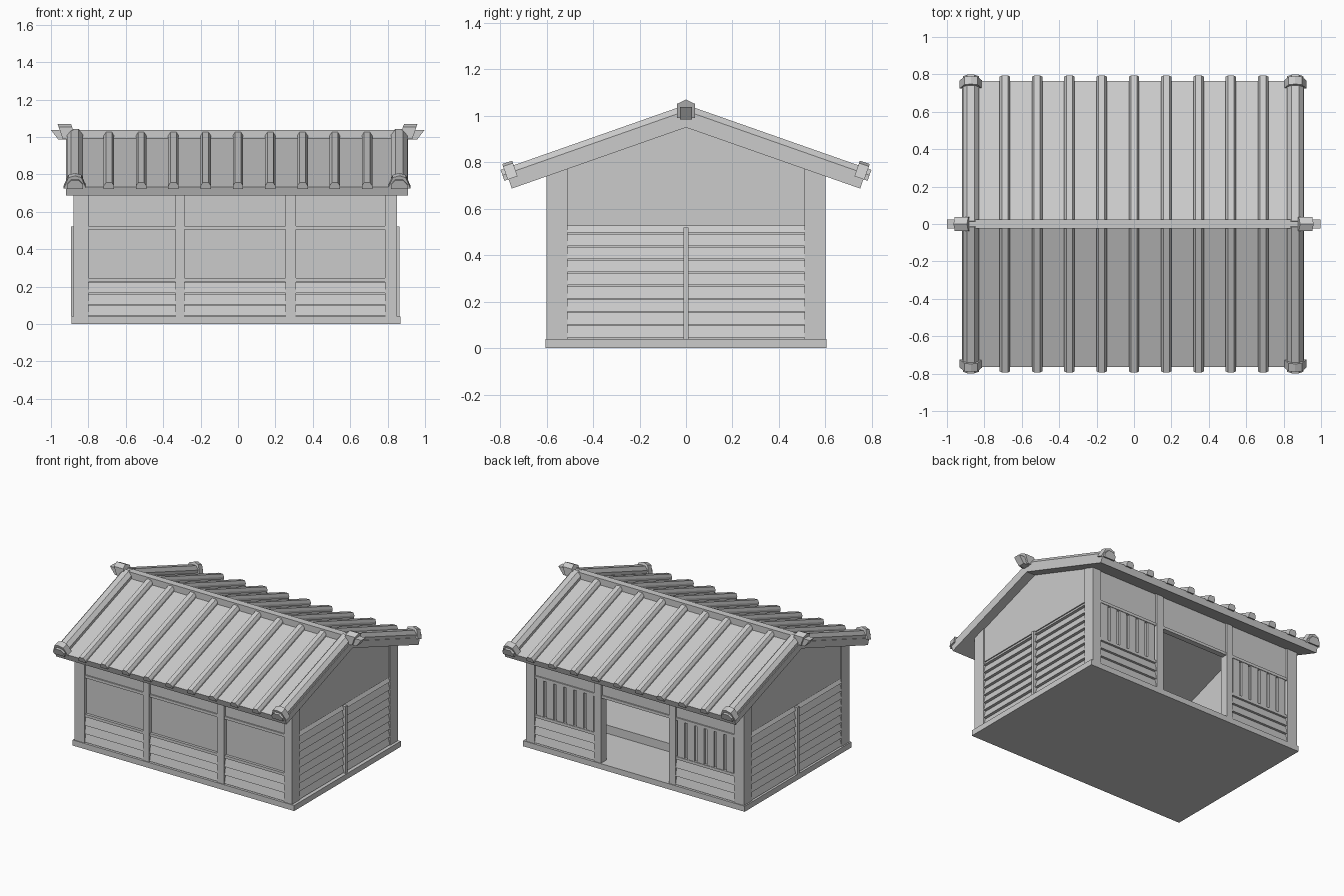
import bpy
import bmesh
import math
from mathutils import Vector

cube = bpy.data.objects.get("Cube")
if cube:
    bpy.data.objects.remove(cube, do_unlink=True)

grey = bpy.data.materials.new("plain_grey")
grey.use_nodes = True
grey.diffuse_color = (0.6, 0.6, 0.6, 1)
grey.node_tree.nodes["Principled BSDF"].inputs["Base Color"].default_value = (0.6, 0.6, 0.6, 1)

PITCH = math.atan(0.351)
RIDGE = 1.0                      # height of the roof surface at the ridge
LEFT, RIGHT = -0.88, 0.85        # outer wall planes
DEEP = 0.6


def along_x(u, v, t): return Vector((t, u, v))
def along_y(u, v, t): return Vector((u, t, v))


def on_roof(side):
    """Map (x, height above the roof, distance down the slope) to space."""
    def place(x, h, s):
        y = s * math.cos(PITCH) + h * math.sin(PITCH)
        z = RIDGE - s * math.sin(PITCH) + h * math.cos(PITCH)
        return Vector((x, side * y, z))
    return place


def prism(points, start, end, place):
    return [[place(u, v, t) for u, v in points] for t in (start, end)]


def box(x0, x1, y0, y1, z0, z1):
    return prism([(x0, z0), (x1, z0), (x1, z1), (x0, z1)], y0, y1, along_y)


def make(name, solids):
    """Build one object out of several prisms."""
    bm = bmesh.new()
    for rings in solids:
        a, b = [[bm.verts.new(p) for p in ring] for ring in rings]
        bm.faces.new(a)
        bm.faces.new(b[::-1])
        for i in range(len(a)):
            j = (i + 1) % len(a)
            bm.faces.new((a[i], b[i], b[j], a[j]))
    bmesh.ops.recalc_face_normals(bm, faces=bm.faces)
    mesh = bpy.data.meshes.new(name)
    bm.to_mesh(mesh)
    bm.free()
    mesh.materials.append(grey)
    obj = bpy.data.objects.new(name, mesh)
    bpy.context.collection.objects.link(obj)
    return obj


def wall_top(y):
    return 0.96 - 0.351 * abs(y)


# Base and raised inner floor
make("base", [box(-0.89, 0.87, -0.605, 0.605, 0, 0.04)])
make("inner_floor", [box(-0.84, 0.81, -0.56, 0.2, 0.04, 0.1),
                     box(-0.84, -0.4, 0.2, 0.56, 0.04, 0.1)])

# Corner posts with tops sloped to the roof
corners = []
for side in (-1, 1):
    outline = [(side * y, z) for y, z in
               ((0.51, 0.04), (DEEP, 0.04), (DEEP, wall_top(DEEP)), (0.51, wall_top(0.51)))]
    corners.append(prism(outline, LEFT, -0.80, along_x))
    corners.append(prism(outline, 0.785, RIGHT, along_x))
make("corner_posts", corners)

# Front and back walls: three bays between posts
bays = [(-0.80, -0.335), (-0.285, 0.255), (0.31, 0.785)]
for side, label in ((-1, "front"), (1, "back")):
    def slab(x0, x1, depth, z0, z1, thick=0.03):
        ys = sorted((side * (DEEP - depth), side * (DEEP - depth - thick)))
        return box(x0, x1, *ys, z0, z1)

    make(label + "_posts", [slab(x0, x1, 0, 0.04, 0.75, 0.06)
                            for x0, x1 in ((-0.335, -0.285), (0.255, 0.31))])
    panels, rails, boards, bars = [], [], [], []
    for i, (x0, x1) in enumerate(bays):
        doorway = side == 1 and i == 1
        panels.append(slab(x0, x1, 0.015, 0.525, 0.75))
        rails.append(slab(x0, x1, 0.006, 0.505, 0.525, 0.04))
        if doorway:
            continue
        panels.append(slab(x0, x1, 0.025, 0.04, 0.51, 0.02))
        rails.append(slab(x0, x1, 0.006, 0.225, 0.245))
        for k in range(3):
            z = 0.045 + 0.06 * k
            lap = [(side * (DEEP - 0.03), z), (side * (DEEP - 0.004), z),
                   (side * (DEEP - 0.016), z + 0.056), (side * (DEEP - 0.03), z + 0.056)]
            boards.append(prism(lap, x0, x1, along_x))
        if side == 1:
            for k in range(6):
                x = x0 + (x1 - x0) * (k + 0.5) / 6
                bars.append(slab(x - 0.028, x + 0.028, 0.01, 0.245, 0.505))
    make(label + "_panels", panels)
    make(label + "_rails", rails)
    make(label + "_boards", boards)
    if bars:
        make("back_window_bars", bars)

# Gable walls with lapped boards and a slim middle post
for out, face, label in ((-1, LEFT, "right"), (1, RIGHT, "left")):
    def inset(d): return face - out * d

    low = [(-0.52, 0.04), (0.52, 0.04), (0.52, 0.53), (-0.52, 0.53)]
    top = [(-0.52, 0.525), (0.52, 0.525), (0.52, wall_top(0.52)),
           (0, wall_top(0)), (-0.52, wall_top(0.52))]
    make(label + "_gable_wall", [prism(low, inset(0.025), inset(0.045), along_x),
                                 prism(top, inset(0.008), inset(0.045), along_x)])
    boards = []
    for k in range(9):
        z = 0.045 + 0.0565 * k
        h = min(z + 0.052, 0.525)
        lap = [(inset(0.03), z), (inset(0.0), z), (inset(0.016), h), (inset(0.03), h)]
        boards.append(prism(lap, -0.51, 0.51, along_y))
    make(label + "_gable_boards", boards)
    xs = sorted((inset(0.03), inset(-0.013)))
    make(label + "_gable_post", [box(*xs, -0.011, 0.011, 0.04, 0.52)])

# Roof slopes as one folded slab with square-cut eaves
upper = [on_roof(1)(0, 0, 0.811), on_roof(1)(0, -0.047, 0.811)]
(ye, ze), (yb, zb) = [(p.y, p.z) for p in upper]
fold = [(0, RIDGE), (ye, ze), (yb, zb), (0, 0.95), (-yb, zb), (-ye, ze)]
make("roof", [prism(fold, -0.92, 0.91, along_x)])


def rib_outline(x, base, crown, height):
    return [(x - base, -0.005), (x + base, -0.005), (x + base, height * 0.45),
            (x + crown, height), (x - crown, height), (x - base, height * 0.45)]


# Roof ribs, heavier verge ribs and their end caps
ribs, verges, caps = [], [], []
for side in (-1, 1):
    place = on_roof(side)
    for k in range(9):
        ribs.append(prism(rib_outline(-0.69 + 0.1725 * k, 0.028, 0.016, 0.032), 0, 0.83, place))
    for x in (-0.872, 0.862):
        verges.append(prism(rib_outline(x, 0.043, 0.02, 0.045), 0, 0.83, place))
        cap = [(x - 0.06, -0.005), (x + 0.06, -0.005), (x + 0.035, 0.055),
               (x, 0.066), (x - 0.035, 0.055)]
        caps.append(prism(cap, 0.77, 0.815, place))
make("roof_ribs", ribs)
make("verge_ribs", verges)
make("verge_caps", caps)

# Ridge beam with raked ends, and the finials that sit over it
beam = [(-1, 1.037), (0.997, 1.037), (0.957, 0.985), (-0.96, 0.985)]
make("ridge_beam", [prism(beam, -0.025, 0.025, along_y)])
finials = []
for out, x in ((-1, -0.915), (1, 0.91)):
    shape = [(-0.038, 0.99), (0.038, 0.99), (0.038, 1.052), (0, 1.07), (-0.038, 1.052)]
    def lean(u, v, t, out=out, x=x):
        return Vector((x + t + out * (v - 1.03) * 0.35, u, v))
    finials.append(prism(shape, -0.036, 0.036, lean))
make("ridge_finials", finials)
